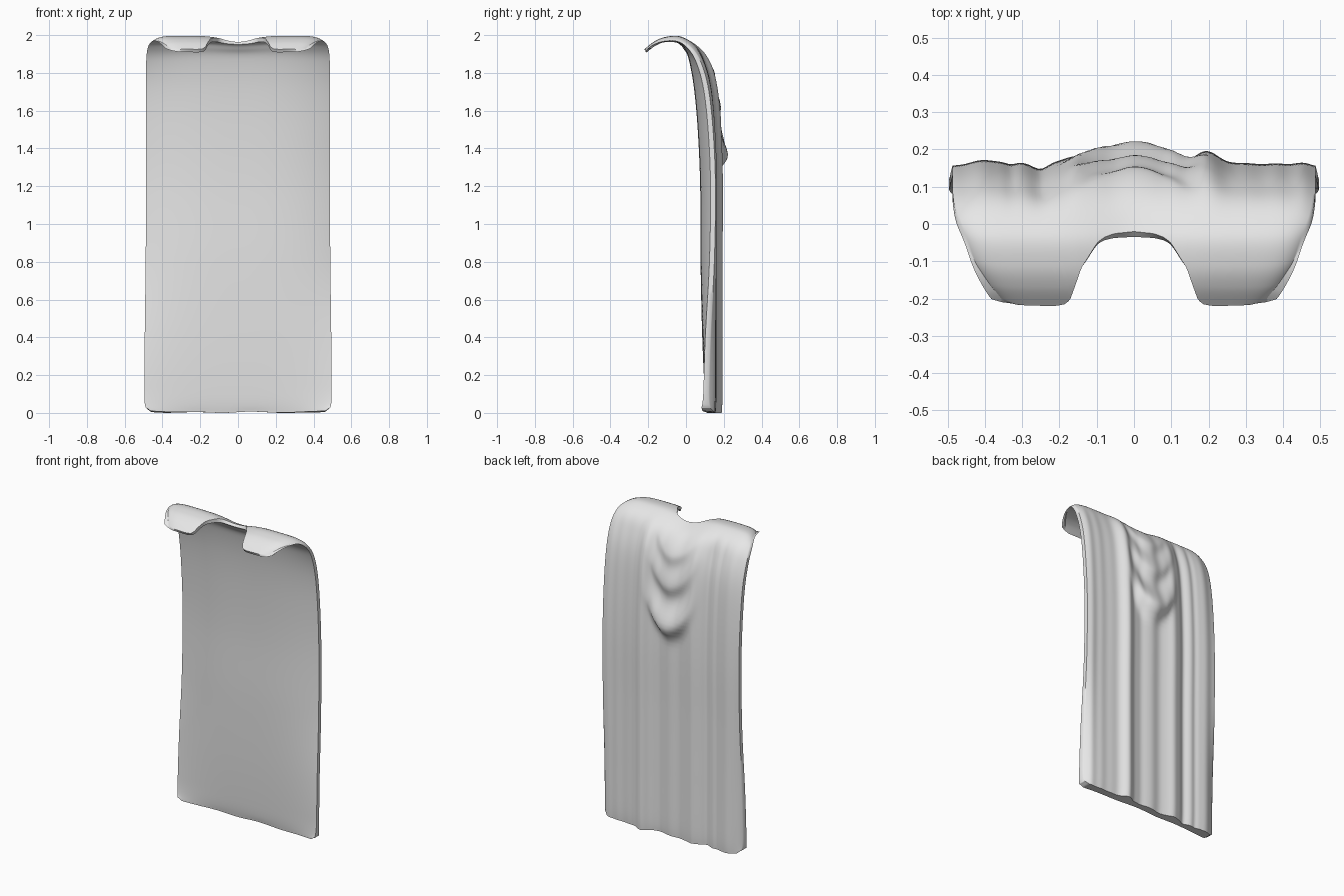
import bpy, bmesh, math

if "Cube" in bpy.data.objects:
    bpy.data.objects.remove(bpy.data.objects["Cube"])

# Profile stations from hem to front shoulder lip:
# outer y, z | inner y, z | side edge y, z | half width
KEYS = [
    (.158, 0.00, .112, 0.00, .105, .012, .488),
    (.162, 0.10, .100, 0.10, .105, 0.10, .496),
    (.162, 0.40, .086, 0.40, .115, 0.40, .494),
    (.162, 0.80, .077, 0.80, .137, 0.80, .489),
    (.164, 1.20, .075, 1.20, .143, 1.20, .487),
    (.155, 1.50, .062, 1.50, .130, 1.50, .487),
    (.135, 1.72, .042, 1.72, .105, 1.72, .487),
    (.098, 1.86, .015, 1.87, .065, 1.86, .486),
    (.050, 1.945, -.01, 1.93, .015, 1.935, .477),
    (-.03, 1.993, -.04, 1.963, -.04, 1.967, .455),
    (-.11, 1.990, -.11, 1.965, -.11, 1.967, .430),
    (-.17, 1.965, -.16, 1.945, -.17, 1.945, .398),
    (-.220, 1.925, -.208, 1.908, -.21, 1.912, .368),
]
# Where the cloth stops on each column: neck opening and rounded lip corners
NECK = [(0, 8.88), (.12, 8.95), (.18, 9.08), (.22, 9.25), (.33, 10.1), (.40, 11.0), (.45, 11.55),
        (.50, 11.85), (.58, 12), (.86, 11.95), (.95, 11.7), (1.01, 11.4)]
COLS, ROWS = 110, 130


def station(s):
    """Smoothly interpolated profile station."""
    i = min(int(s), len(KEYS) - 2)
    t = s - i
    p = [KEYS[max(0, min(len(KEYS) - 1, i + k))] for k in (-1, 0, 1, 2)]
    return [.5 * (2 * b + (c - a) * t + (2 * a - 5 * b + 4 * c - d) * t * t
                  + (3 * b - a - 3 * c + d) * t ** 3) for a, b, c, d in zip(*p)]


def neck_end(u):
    u = abs(u)
    for (a, p), (b, q) in zip(NECK, NECK[1:]):
        if u <= b:
            return p + (q - p) * (u - a) / (b - a)
    return NECK[-1][1]


def step(a, b, x):
    t = max(0, min(1, (x - a) / (b - a)))
    return t * t * (3 - 2 * t)


def bump(x, centre, width):
    return math.exp(-((x - centre) / width) ** 2)


def vertical_folds(x):
    f = .003 * math.sin(33 * x + .6) + .002 * math.sin(61 * x + 2)
    f += .028 * bump(x, .19, .045) + .016 * bump(x, -.16, .035)   # folds beside the cowl
    f += .008 * bump(x, .46, .025) + .008 * bump(x, -.41, .05)    # outer folds
    f -= .012 * bump(x, -.25, .025) + .008 * bump(x, -.33, .02)   # creases
    return f - .008 * bump(x, .08, .03) - .008 * bump(x, .41, .03)


def cowl_folds(x, z):
    """Swagged folds hanging below the neck."""
    total = 0
    for z0, amp in ((1.36, .058), (1.62, .034), (1.81, .028)):
        d = z - z0 - 5.5 * x * x
        total += amp * bump(d, 0, .12 if d > 0 else .06)
    return total * math.exp(-(x / .14) ** 4)


def cloth_point(u, v, outer):
    s = v * 12
    if s > 7:
        s = 7 + (s - 7) * (neck_end(u) - 7) / 5
    yo, zo, yi, zi, ye, ze, w = station(s)
    x = u * w
    a = abs(u)
    half = .013 - .003 * step(6, 9, s) + .010 * (1 - step(0, 1.2, s))
    dip = bump(u, 0, .26) * step(6.8, 8.8, s)
    if outer:
        e = a ** 14
        fade = 1 - step(6.5, 8.8, s)
        y = yo + fade * (vertical_folds(x) + cowl_folds(x, zo))
        y, z = y + (ye + half - y) * e, zo + (ze - zo) * e
        z -= .026 * dip
    else:
        e = a ** 3
        y, z = yi + (ye - half - yi) * e, zi + (ze - zi) * e
        z -= .010 * dip
    # lifted rounded hem corners, wavy hem
    hem = 1 - step(0, .7, s)
    z += hem * (.014 * step(.94, 1, a) + .004 * (1 + math.sin(19 * x)) * (1 - a))
    return x, y, z


def build_cape():
    bm = bmesh.new()
    sheets = []
    for outer in (False, True):
        sheets.append([[bm.verts.new(cloth_point(
            math.sin(math.pi / 2 * (2 * i / COLS - 1)) * .35 + (2 * i / COLS - 1) * .65,
            j / ROWS, outer)) for i in range(COLS + 1)] for j in range(ROWS + 1)])
    inner, outer = sheets
    for j in range(ROWS):
        for i in range(COLS):
            for g in sheets:
                bm.faces.new((g[j][i], g[j][i + 1], g[j + 1][i + 1], g[j + 1][i]))
    # rim joining the two sheets
    rim = [(0, i) for i in range(COLS)] + [(j, COLS) for j in range(ROWS)]
    rim += [(ROWS, i) for i in range(COLS, 0, -1)] + [(j, 0) for j in range(ROWS, 0, -1)]
    for (a, b), (c, d) in zip(rim, rim[1:] + rim[:1]):
        bm.faces.new((inner[a][b], inner[c][d], outer[c][d], outer[a][b]))
    bmesh.ops.recalc_face_normals(bm, faces=bm.faces)
    mesh = bpy.data.meshes.new("cape")
    bm.to_mesh(mesh)
    bm.free()
    obj = bpy.data.objects.new("cape", mesh)
    bpy.context.collection.objects.link(obj)
    return obj


cape = build_cape()
cloth = bpy.data.materials.new("light grey cloth")
cloth.diffuse_color = (.8, .8, .8, 1)
cloth.use_nodes = True
cloth.node_tree.nodes["Principled BSDF"].inputs["Base Color"].default_value = cloth.diffuse_color
cape.data.materials.append(cloth)

bpy.context.view_layer.objects.active = cape
cape.select_set(True)
bpy.ops.object.shade_smooth_by_angle(angle=math.radians(60))
